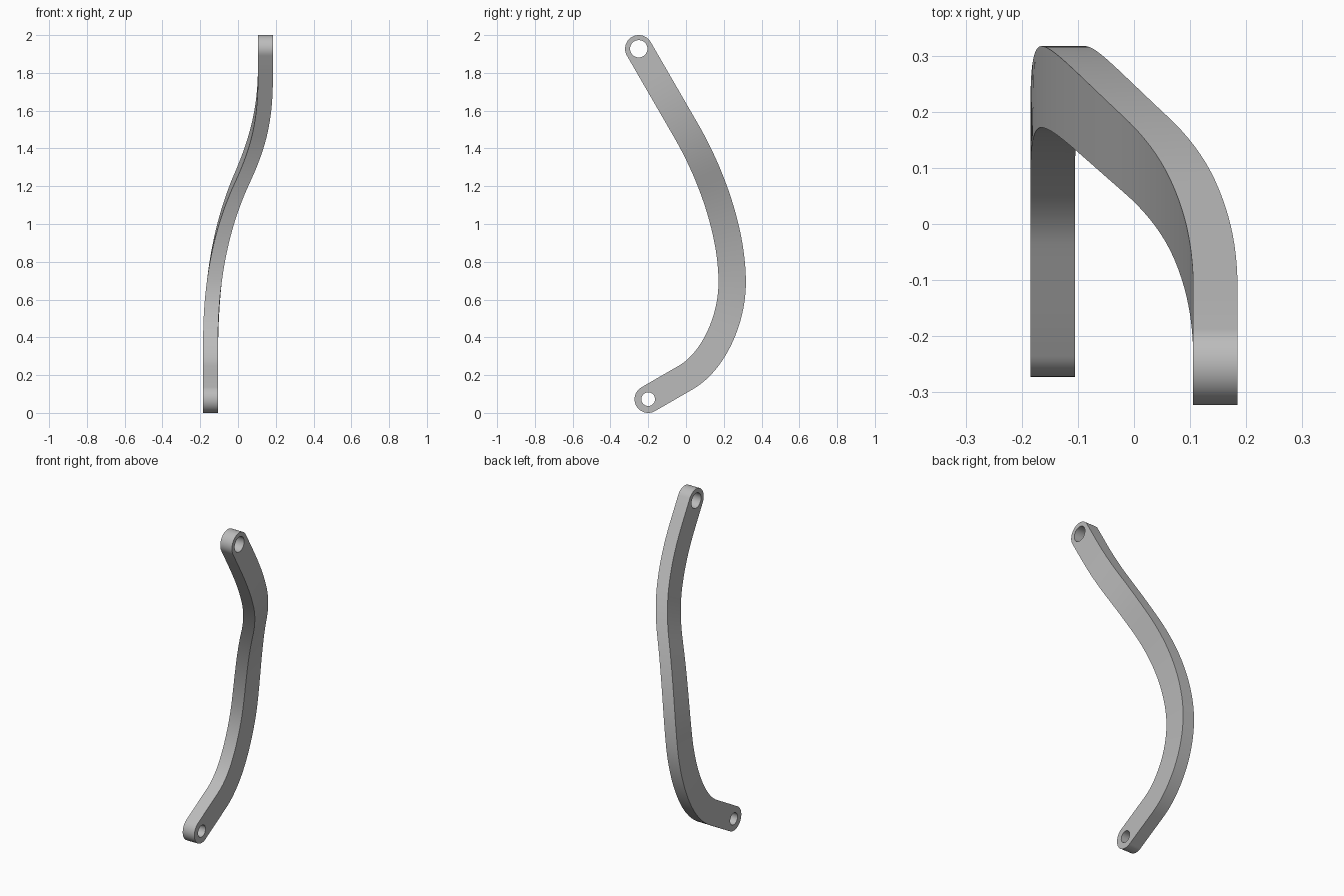
import bpy, bmesh, math
from mathutils import Vector
from mathutils.geometry import interpolate_bezier

cube = bpy.data.objects.get("Cube")
if cube:
    bpy.data.objects.remove(cube, do_unlink=True)

HALF_WIDTH, HALF_THICK = 0.0725, 0.0395

grey = bpy.data.materials.new("plain_grey")
grey.use_nodes = True
grey.diffuse_color = (0.5, 0.5, 0.5, 1)
grey.node_tree.nodes["Principled BSDF"].inputs["Base Color"].default_value = (0.5, 0.5, 0.5, 1)


def bezier(points, count):
    a, ha, hb, b = [Vector(p) for p in points]
    return interpolate_bezier(a, ha, hb, b, count)


# Sideways S-bend, as (x, z)
s_bend = (bezier([(.145, 1.8), (.145, 1.58), (.105, 1.43), (.025, 1.25)], 30)
          + bezier([(.025, 1.25), (-.075, 1.03), (-.145, .75), (-.145, .35)], 30)[1:])


def sideways(z):
    if z >= s_bend[0].y:
        return s_bend[0].x
    for p, q in zip(s_bend, s_bend[1:]):
        if z >= q.y:
            return p.x + (q.x - p.x) * (p.y - z) / (p.y - q.y)
    return s_bend[-1].x


# Centre line seen from the side, as (y, z)
top_eye, bottom_eye = Vector((-.25, 1.9275)), Vector((-.2, .0725))
top_end, mid, low_end = Vector((0, 1.495)), Vector((.2445, .69)), Vector((0, .188))
top_dir = (top_end - top_eye).normalized()
low_dir = (bottom_eye - low_end).normalized()
start, finish = top_eye + top_dir * .1, bottom_eye - low_dir * .1
path = [start.lerp(top_end, i / 12) for i in range(12)]
path += bezier([top_end, top_end + top_dir * .28, mid + Vector((0, .26)), mid], 28)
path += bezier([mid, mid - Vector((0, .2)), low_end - low_dir * .165, low_end], 24)[1:]
path += [low_end.lerp(finish, i / 4) for i in range(1, 5)]


# Swept flat bar with rounded ends
bm = bmesh.new()
rows = []
for i, p in enumerate(path):
    if i == 0:
        t = top_dir
    elif i == len(path) - 1:
        t = low_dir
    else:
        t = (path[i + 1] - path[i - 1]).normalized()
    n = Vector((-t.y, t.x)) * HALF_WIDTH
    x = sideways(p.y)
    rows.append([bm.verts.new((x + sx * HALF_THICK, *(p + n * sn)))
                 for sx, sn in ((-1, -1), (1, -1), (1, 1), (-1, 1))])
for a, b in zip(rows, rows[1:]):
    for k in range(4):
        bm.faces.new((a[k], a[(k + 1) % 4], b[(k + 1) % 4], b[k]))


def rounded_end(row, eye, outward):
    n = Vector((-outward.y, outward.x))
    x = sideways(eye.y)
    # row corners 0 and 3 lie on the -x side, 1 and 2 on the +x side
    first = (Vector(row[0].co.yz) - eye).dot(n)
    flip = 1 if first > 0 else -1
    sides = [[row[0]], [row[1]]]
    for i in range(25):
        a = math.pi * i / 24
        p = eye + (n * math.cos(a) * flip + outward * math.sin(a)) * HALF_WIDTH
        for side, sx in zip(sides, (-1, 1)):
            side.append(bm.verts.new((x + sx * HALF_THICK, *p)))
    sides[0].append(row[3])
    sides[1].append(row[2])
    for side in sides:
        bm.faces.new(side)
    left, right = sides
    for i in range(len(left) - 1):
        bm.faces.new((left[i], left[i + 1], right[i + 1], right[i]))


rounded_end(rows[0], top_eye, -top_dir)
rounded_end(rows[-1], bottom_eye, low_dir)
bmesh.ops.recalc_face_normals(bm, faces=bm.faces)
mesh = bpy.data.meshes.new("curved_link_arm")
bm.to_mesh(mesh)
bm.free()
arm = bpy.data.objects.new("curved_link_arm", mesh)
bpy.context.collection.objects.link(arm)
mesh.materials.append(grey)

# Pin holes through both ends
for name, eye, radius in (("top_hole", top_eye, .046), ("bottom_hole", bottom_eye, .036)):
    bpy.ops.mesh.primitive_cylinder_add(vertices=40, radius=radius, depth=.3,
                                        location=(sideways(eye.y), *eye),
                                        rotation=(0, math.pi / 2, 0))
    cutter = bpy.context.object
    cutter.name = name + "_cutter"
    cutter.data.materials.append(grey)
    mod = arm.modifiers.new(name, 'BOOLEAN')
    mod.operation, mod.solver, mod.object = 'DIFFERENCE', 'EXACT', cutter
    bpy.ops.object.select_all(action='DESELECT')
    arm.select_set(True)
    bpy.context.view_layer.objects.active = arm
    bpy.ops.object.modifier_apply(modifier=name)
    bpy.data.objects.remove(cutter, do_unlink=True)

bpy.ops.object.shade_smooth_by_angle(angle=math.radians(30))
